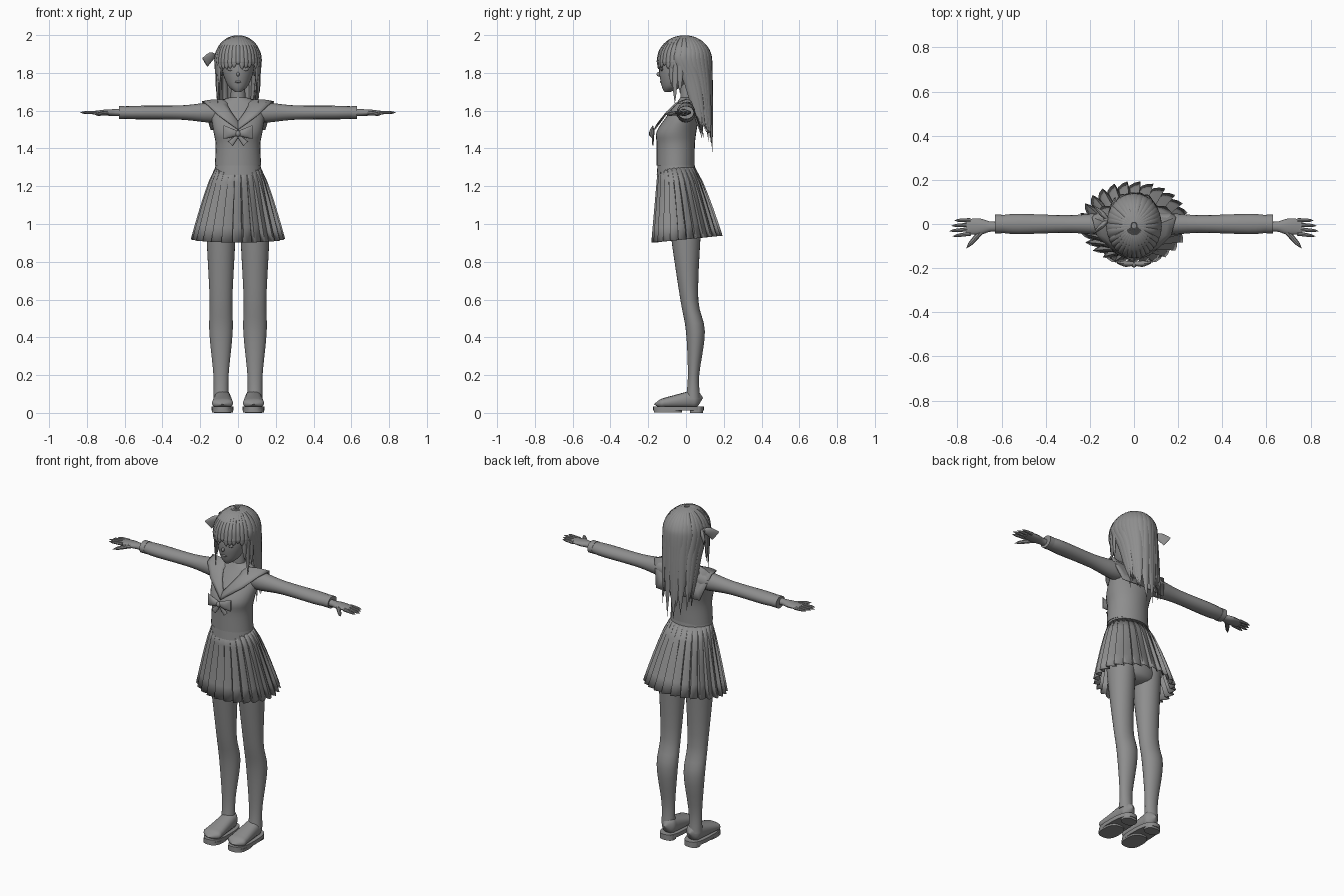
import bpy
import bmesh
import math
import random
from mathutils import Vector

random.seed(4)
default_cube = bpy.data.objects.get("Cube")
if default_cube:
    bpy.data.objects.remove(default_cube)

GREY = (0.27, 0.27, 0.27, 1)
plain_grey = bpy.data.materials.new("plain_grey")
plain_grey.use_nodes = True
plain_grey.diffuse_color = GREY
plain_grey.node_tree.nodes["Principled BSDF"].inputs["Base Color"].default_value = GREY
SIDEWAYS, BACKWARD, UPWARD = Vector((1, 0, 0)), Vector((0, 1, 0)), Vector((0, 0, 1))


def mix(start, end, t):
    return start + (end - start) * t


def finish(name, bm, mirror=False, sharp_angle=40, thickness=0):
    bmesh.ops.recalc_face_normals(bm, faces=bm.faces)
    mesh = bpy.data.meshes.new(name)
    bm.to_mesh(mesh)
    bm.free()
    mesh.materials.append(plain_grey)
    mesh.shade_smooth()
    mesh.set_sharp_from_angle(angle=math.radians(sharp_angle))
    part = bpy.data.objects.new(name, mesh)
    bpy.context.collection.objects.link(part)
    if thickness:
        part.modifiers.new("thickness", "SOLIDIFY").thickness = thickness
    if mirror:
        part.modifiers.new("mirror", "MIRROR").use_mirror_merge = False


def smooth_path(points, steps=4):
    """Catmull-Rom curve through the points, radii included."""
    path = []
    last = len(points) - 1
    for i in range(last):
        corners = zip(points[max(i - 1, 0)], points[i], points[i + 1], points[min(i + 2, last)])
        corners = list(corners)
        for step in range(steps):
            t = step / steps
            path.append([b + t / 2 * (c - a + t * (2 * a - 5 * b + 4 * c - d + t * (3 * (b - c) + d - a)))
                         for a, b, c, d in corners])
    path.append(list(points[-1]))
    return path


def bridge(bm, lower, upper):
    for i in range(len(lower)):
        j = (i + 1) % len(lower)
        bm.faces.new((lower[i], lower[j], upper[j], upper[i]))


def tube(bm, points, side, axis=None, sides=16, power=2):
    """Loft of rings; each point is x, y, z, half width along side, half depth."""
    path = smooth_path(points)
    rings = []
    for i, (x, y, z, width, depth) in enumerate(path):
        before, after = path[max(i - 1, 0)], path[min(i + 1, len(path) - 1)]
        tangent = axis or (Vector(after[:3]) - Vector(before[:3])).normalized()
        across = (side - tangent * side.dot(tangent)).normalized()
        outward = tangent.cross(across)
        ring = []
        for k in range(sides):
            angle = math.tau * k / sides
            c, s = [math.copysign(abs(v) ** (2 / power), v) for v in (math.cos(angle), math.sin(angle))]
            offset = across * c * max(width, .001) + outward * s * max(depth, .001)
            ring.append(bm.verts.new(Vector((x, y, z)) + offset))
        if rings:
            bridge(bm, rings[-1], ring)
        rings.append(ring)
    bm.faces.new(rings[0])
    bm.faces.new(rings[-1])


def column(name, x, rows, mirror=False, power=2):
    """Upright loft; each row is height, front, back, half width."""
    bm = bmesh.new()
    points = [(x, (front + back) / 2, z, width, (back - front) / 2) for z, front, back, width in rows]
    tube(bm, points, SIDEWAYS, UPWARD, sides=28, power=power)
    finish(name, bm, mirror)


def finger(bm, root, tip, radius):
    """Straight tapering digit with a rounded end."""
    points = []
    for i in range(6):
        t = i / 5
        size = radius * (1 - t / 3) * math.sqrt(1 - t ** 6)
        points.append((*Vector(root).lerp(Vector(tip), t), size, size))
    tube(bm, points, UPWARD, sides=8)


def ball(name, centre, size, mirror=False, keep=None):
    bm = bmesh.new()
    bmesh.ops.create_uvsphere(bm, u_segments=24, v_segments=16, radius=1)
    bmesh.ops.scale(bm, vec=size, verts=bm.verts)
    bmesh.ops.translate(bm, vec=centre, verts=bm.verts)
    if keep:
        unwanted = [face for face in bm.faces if not keep(face.calc_center_median())]
        bmesh.ops.delete(bm, geom=unwanted, context="FACES")
    finish(name, bm, mirror)


# Legs, hips and neck
column("legs", .09, [(1.05, -.09, .09, .08), (.9, -.075, .075, .075), (.6, -.03, .065, .06),
                     (.43, 0, .1, .062), (.2, .01, .07, .04), (.08, 0, .075, .04)], mirror=True)
column("hips", 0, [(.92, -.04, .04, .05), (.98, -.09, .09, .14), (1.27, -.14, .04, .11)])
column("neck", 0, [(1.64, -.03, .04, .04), (1.78, -.03, .04, .036)])

# Bodice
column("bodice", 0, [(1.31, -.155, .045, .123), (1.42, -.155, .047, .118), (1.49, -.155, .055, .13),
                     (1.58, -.095, .07, .14), (1.64, -.05, .06, .11), (1.67, -.03, .05, .045)])

# Sleeves, cuffs and hands
ARM_HEIGHT = 1.59
bm = bmesh.new()
sleeve_rings = [(.07, .045, .045), (.15, .05, .053), (.3, .04, .038), (.52, .046, .036), (.6, .04, .033)]
tube(bm, [(x, 0, ARM_HEIGHT, width, depth) for x, width, depth in sleeve_rings], BACKWARD, SIDEWAYS)
finish("sleeves", bm, mirror=True)

bm = bmesh.new()
tube(bm, [(x, 0, ARM_HEIGHT, .042, .035) for x in (.6, .63)], BACKWARD, SIDEWAYS)
finish("cuffs", bm, mirror=True)

bm = bmesh.new()
palm_rings = [(.6, .025, .02), (.65, .023, .018), (.7, .037, .016), (.76, .033, .009)]
tube(bm, [(x, -.012, ARM_HEIGHT, width, depth) for x, width, depth in palm_rings], BACKWARD)
for i in range(4):
    spread = i - 1.5
    reach = .84 - .015 * abs(i - 1.2)
    finger(bm, (.74, -.013 + .02 * spread, ARM_HEIGHT), (reach, -.02 + .024 * spread, ARM_HEIGHT), .01)
finger(bm, (.68, -.02, ARM_HEIGHT), (.76, -.11, ARM_HEIGHT - .01), .014)
finish("hands", bm, mirror=True)

# Sailor collar: from the middle of the back, over the shoulder, to the breast
outer_edge = [(0, .09, 1.5), (.145, .08, 1.5), (.19, .03, 1.65),
              (.17, -.05, 1.64), (.11, -.11, 1.58), (0, -.17, 1.5)]
bm = bmesh.new()
previous = None
for i, corner in enumerate(outer_edge):
    t = i / (len(outer_edge) - 1)
    neckline = Vector((.058 * math.sin(math.pi * t), mix(.06, -.14, t), mix(1.675, 1.545, t * t)))
    row = []
    for k in range(5):
        arch = UPWARD * .008 * math.sin(math.pi * k / 4)
        row.append(bm.verts.new(neckline.lerp(Vector(corner), k / 4) + arch))
    if previous:
        for k in range(4):
            bm.faces.new((previous[k], previous[k + 1], row[k + 1], row[k]))
    previous = row
finish("sailor_collar", bm, mirror=True, thickness=.006)

# Breast bow
bm = bmesh.new()
tube(bm, [(0, -.18, 1.48, .012, .008), (.04, -.18, 1.483, .026, .014), (.076, -.175, 1.487, .036, .004)], UPWARD, SIDEWAYS)
tube(bm, [(0, -.175, 1.47, .008, .005), (.04, -.175, 1.425, .016, .004)], SIDEWAYS)
finish("breast_bow", bm, mirror=True)
ball("bow_knot", (0, -.184, 1.478), (.014, .013, .016))

# Pleated skirt: the flare grows towards a hem that is higher at the back
WAIST, HEM, PLEATS, LEVELS = 1.3, .92, 26, 6
bm = bmesh.new()
previous = None
for level in range(LEVELS):
    t = level / (LEVELS - 1)
    flare = t ** .8
    half_width = mix(.12, .25, flare)
    front, back = mix(-.15, -.185, t), mix(.048, .195, flare)
    pleat_depth = .14 * min(1, t * 2)
    ring = []
    for i in range(PLEATS):
        for part_way, fold in ((0, 0), (.45, .3), (.86, .75), (.93, 1)):
            angle = math.tau * (i + part_way) / PLEATS
            radius = 1 - pleat_depth * fold
            x = math.cos(angle) * radius * half_width
            y = mix(front, back, (1 + math.sin(angle) * radius) / 2)
            ring.append(bm.verts.new((x, y, mix(WAIST, HEM, t) + .018 * t * math.sin(angle))))
    if previous:
        bridge(bm, previous, ring)
    previous = ring
finish("pleated_skirt", bm, sharp_angle=25, thickness=.003)
column("waistband", 0, [(1.26, -.155, .052, .128), (1.32, -.15, .045, .118)])

# Shoes: upper rises from a low round toe to the heel
FOOT = .082
bm = bmesh.new()
points = []
for i in range(9):
    t = i / 8
    roundness = math.sqrt(max(0, 1 - (2 * t - 1) ** 6))
    bottom, top = .025, mix(.065, .135, t)
    points.append((FOOT, mix(-.17, .09, t), (bottom + top) / 2,
                   mix(.06, .04, t) * roundness, (top - bottom) / 2 * roundness))
tube(bm, points, SIDEWAYS, BACKWARD, power=2.4)
finish("shoe_uppers", bm, mirror=True)
for name, bottom, top, front, back, half_width in (("shoe_soles", .012, .035, -.174, .095, .059),
                                                   ("shoe_heels", 0, .03, .02, .09, .045),
                                                   ("shoe_treads", .002, .02, -.17, -.02, .055)):
    column(name, FOOT, [(z, front, back, half_width) for z in (bottom, top)], mirror=True, power=2.6)

# Head and face
column("head", 0, [(1.7, -.115, -.08, .016), (1.735, -.13, -.01, .055), (1.82, -.142, .07, .085),
                   (1.92, -.12, .09, .082), (1.97, -.05, .05, .045)])
ball("nose", (0, -.142, 1.793), (.008, .014, .012))
ball("lips", (0, -.131, 1.753), (.017, .007, .006))
ball("eyes", (.037, -.128, 1.82), (.019, .007, .01), mirror=True)
ball("ears", (.088, -.01, 1.81), (.008, .018, .028), mirror=True)

# Hair cap, open over the face
TEMPLE = 1.864
ball("hair_cap", (0, 0, TEMPLE), (.112, .128, .128),
     keep=lambda p: p.z > (1.89 if p.y < -.03 else 1.8))


def lock(bm, azimuth, tip, width, scale=1, drift=0):
    """Lock from the crown over the skull to the tip height; zero degrees is the back."""
    angle = math.radians(azimuth)
    s, c = math.sin(angle), math.cos(angle)
    points = []
    for i in range(5):
        polar = mix(.1, math.pi / 2, i / 4)
        reach = math.sin(polar) * scale
        points.append((.119 * reach * s, .14 * reach * c - .008, TEMPLE + .129 * scale * math.cos(polar),
                       width * mix(.25, 1, reach), .007))
    sway = random.uniform(-.012, .012) if drift else 0
    for i in range(1, 5):
        t = i / 4
        z = mix(TEMPLE, tip, t)
        gather = drift * (2 * (TEMPLE - z)) ** .7
        x = mix(.119, .092, gather) * scale * s + sway * t
        y = mix(-.008, .11, gather) + mix(.14, .03, gather) * scale * c
        points.append((x, y, z, width * (1 - t ** 3), .007 * (1 - t ** 4)))
    tube(bm, points, Vector((c, -s, 0)), sides=8)


# Long back hair in two layers
bm = bmesh.new()
for count, reach, scale, lowest in ((19, 102, 1, 1.37), (13, 85, .92, 1.43)):
    for i in range(count):
        azimuth = mix(-reach, reach, i / (count - 1)) + random.uniform(-2, 2)
        raised = .08 * math.sin(math.radians(azimuth)) ** 2
        lock(bm, azimuth, lowest + raised + random.uniform(0, .09), .022, scale, drift=1)
finish("long_hair", bm)

# Fringe and face-framing locks
bm = bmesh.new()
for i in range(13):
    lock(bm, mix(118, 242, i / 12), random.uniform(1.815, 1.845), .015)
for azimuth, tip in ((112, 1.64), (100, 1.69), (121, 1.73)):
    for side in (-1, 1):
        lock(bm, azimuth * side, tip, .016, scale=.97)
finish("fringe", bm)

# Ribbon on the right side of the head
bm = bmesh.new()
for tip in (-.035, .075):
    tube(bm, [(-.118, .02, 1.89, .01, .006), (-.145, mix(.02, tip, .5), 1.885, .024, .012),
              (-.175, tip, 1.855, .03, .003)], UPWARD)
finish("hair_ribbon", bm)
ball("ribbon_knot", (-.126, .02, 1.89), (.012, .014, .014))
